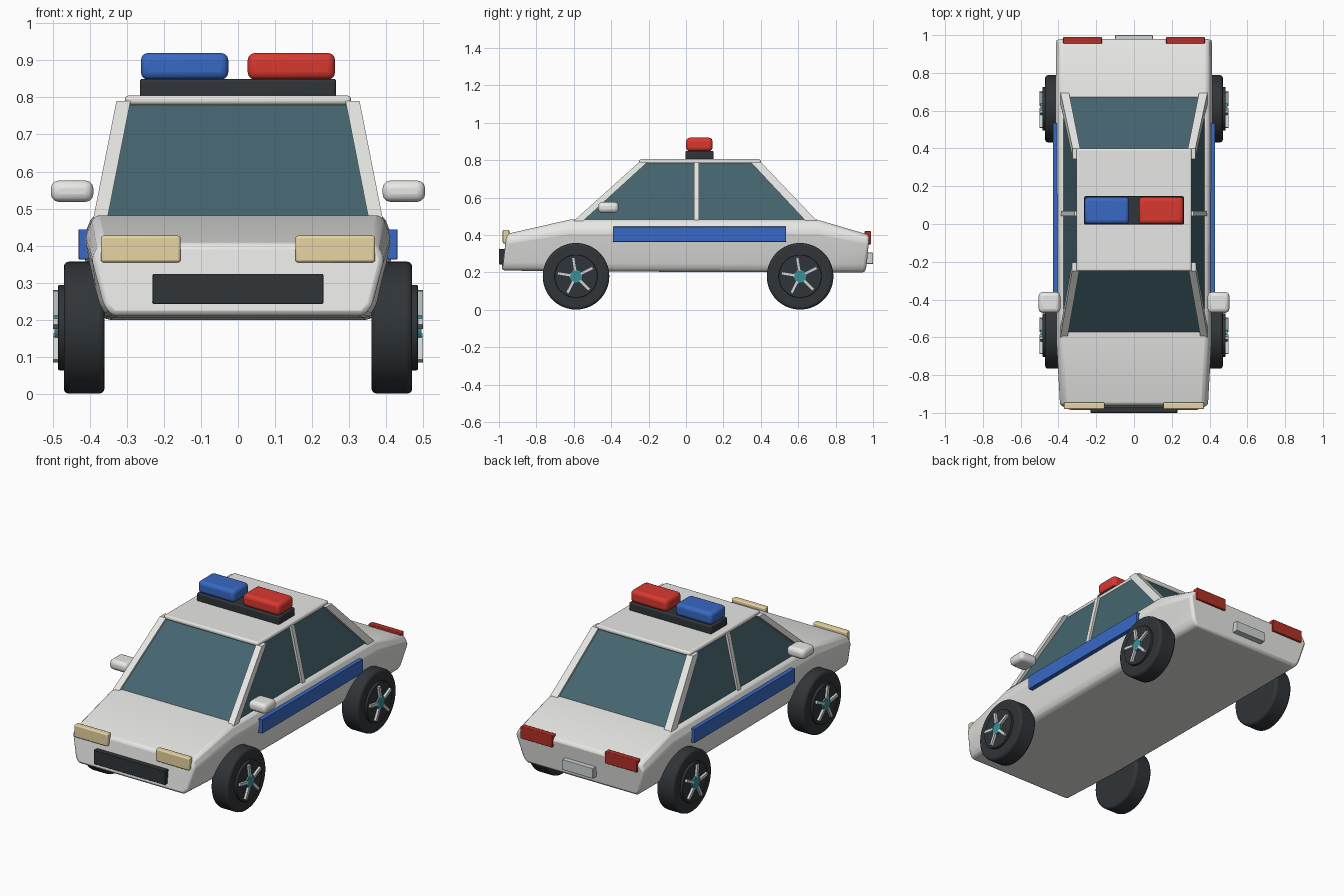
import bpy, bmesh
from math import pi, radians
from mathutils import Matrix, Vector

if "Cube" in bpy.data.objects:
    bpy.data.objects.remove(bpy.data.objects["Cube"])


def material(name, r, g, b):
    m = bpy.data.materials.new(name)
    m.diffuse_color = (r, g, b, 1)
    m.use_nodes = True
    m.node_tree.nodes["Principled BSDF"].inputs["Base Color"].default_value = m.diffuse_color
    return m


WHITE = material("white", 0.80, 0.81, 0.78)
GLASS = material("glass", 0.06, 0.13, 0.16)
DARK = material("dark", 0.03, 0.035, 0.04)
BLUE = material("blue", 0.04, 0.14, 0.55)
RED = material("red", 0.70, 0.04, 0.03)
TAIL = material("tail red", 0.45, 0.03, 0.02)
CREAM = material("cream", 0.80, 0.66, 0.36)
TEAL = material("teal", 0.04, 0.28, 0.32)
SILVER = material("silver", 0.62, 0.66, 0.66)


def finish(name, bm, mat, bevel=0, segments=3):
    bmesh.ops.recalc_face_normals(bm, faces=bm.faces)
    me = bpy.data.meshes.new(name)
    bm.to_mesh(me)
    bm.free()
    ob = bpy.data.objects.new(name, me)
    bpy.context.collection.objects.link(ob)
    me.materials.append(mat)
    if bevel:
        mod = ob.modifiers.new("bevel", "BEVEL")
        mod.width, mod.segments = bevel, segments
        mod.limit_method, mod.angle_limit = "ANGLE", radians(20)
    bpy.ops.object.select_all(action="DESELECT")
    ob.select_set(True)
    bpy.context.view_layer.objects.active = ob
    bpy.ops.object.shade_smooth_by_angle(angle=radians(30))
    return ob


def box(name, lo, hi, mat, bevel=0.005, segments=3):
    lo, hi = Vector(lo), Vector(hi)
    bm = bmesh.new()
    bmesh.ops.create_cube(bm, size=1, matrix=Matrix.Translation((lo + hi) / 2)
                          @ Matrix.Diagonal((*(hi - lo), 1)))
    return finish(name, bm, mat, bevel, segments)


def loft(name, rings, mat, bevel=0, segments=2):
    bm = bmesh.new()
    loops = [[bm.verts.new(p) for p in ring] for ring in rings]
    n = len(loops[0])
    for a, b in zip(loops, loops[1:]):
        for i in range(n):
            bm.faces.new((a[i], a[(i + 1) % n], b[(i + 1) % n], b[i]))
    bm.faces.new(loops[0])
    bm.faces.new(loops[-1])
    return finish(name, bm, mat, bevel, segments)


def frustum(name, base, z0, top, z1, mat, bevel=0):
    # base and top are (x0, x1, y0, y1)
    def ring(r, z):
        return [(r[0], r[2], z), (r[1], r[2], z), (r[1], r[3], z), (r[0], r[3], z)]
    return loft(name, [ring(base, z0), ring(top, z1)], mat, bevel)


def disc(name, x, y, z, r, depth, mat, bevel=0, sides=48):
    bm = bmesh.new()
    bmesh.ops.create_cone(bm, cap_ends=True, segments=sides, radius1=r, radius2=r, depth=depth,
                          matrix=Matrix.Translation((x, y, z)) @ Matrix.Rotation(pi / 2, 4, "Y"))
    return finish(name, bm, mat, bevel)


# Lower body: cross-sections from nose to tail
def section(y_low, y_top, w, z_low, z_shoulder, z_top):
    half = [(0.86 * w, y_low, z_low), (0.915 * w, y_low, z_low + 0.03),
            (w, y_top, z_shoulder), (0.94 * w, y_top, z_top)]
    return half + [(-x, y, z) for x, y, z in reversed(half)]


loft("body", [section(-0.985, -0.96, 0.395, 0.21, 0.365, 0.405),
              section(-0.62, -0.62, 0.413, 0.205, 0.42, 0.482),
              section(0.70, 0.70, 0.418, 0.2, 0.42, 0.482),
              section(0.96, 0.98, 0.415, 0.2, 0.36, 0.40)], WHITE, 0.015)

# Cabin glass and roof
frustum("windows", (-0.375, 0.375, -0.585, 0.685), 0.47,
        (-0.302, 0.302, -0.235, 0.385), 0.785, GLASS)
box("roof", (-0.305, -0.25, 0.78), (0.305, 0.40, 0.805), WHITE, 0.01)

for s, side in ((-1, "left"), (1, "right")):
    def mx(a, b, y0, y1):
        return (s * a, s * b, y0, y1)

    # Window pillars
    frustum(side + "_front_pillar", mx(0.352, 0.39, -0.60, -0.55), 0.475,
            mx(0.29, 0.328, -0.25, -0.205), 0.79, WHITE)
    frustum(side + "_middle_pillar", mx(0.34, 0.386, 0.042, 0.07), 0.475,
            mx(0.27, 0.315, 0.042, 0.07), 0.79, WHITE)
    frustum(side + "_rear_pillar", mx(0.345, 0.39, 0.64, 0.70), 0.475,
            mx(0.285, 0.325, 0.345, 0.40), 0.79, WHITE)

    # Side stripe, mirror and lamps
    def sbox(name, x0, x1, y0, y1, z0, z1, mat, bevel):
        a, b = sorted((s * x0, s * x1))
        box(side + name, (a, y0, z0), (b, y1, z1), mat, bevel)

    sbox("_stripe", 0.395, 0.43, -0.39, 0.535, 0.363, 0.444, BLUE, 0.002)
    sbox("_mirror", 0.39, 0.505, -0.47, -0.36, 0.518, 0.576, WHITE, 0.022)
    sbox("_headlight", 0.155, 0.37, -0.98, -0.945, 0.355, 0.427, CREAM, 0.007)
    sbox("_taillight", 0.17, 0.375, 0.955, 0.99, 0.35, 0.42, TAIL, 0.004)
    sbox("_beacon", 0.026, 0.262, 0.0, 0.142, 0.848, 0.92, RED if s > 0 else BLUE, 0.02)

    # Wheels
    for y, end in ((-0.588, "front"), (0.61, "rear")):
        name = f"{end}_{side}_"
        disc(name + "tyre", s * 0.415, y, 0.179, 0.178, 0.11, DARK, 0.014, 64)
        disc(name + "rim", s * 0.475, y, 0.179, 0.115, 0.02, DARK, 0.003)
        disc(name + "hub", s * 0.486, y, 0.179, 0.036, 0.018, TEAL, 0, 24)
        bm = bmesh.new()
        for k in range(5):
            bmesh.ops.create_cube(bm, size=1, matrix=Matrix.Translation((s * 0.489, y, 0.179))
                                  @ Matrix.Rotation(k * 2 * pi / 5 + 0.15, 4, "X")
                                  @ Matrix.Translation((0, 0, 0.066))
                                  @ Matrix.Diagonal((0.02, 0.017, 0.07, 1)))
        finish(name + "spokes", bm, SILVER)

# Beacon bar, grille and rear plate
box("beacon_bar", (-0.265, -0.003, 0.80), (0.265, 0.147, 0.85), DARK, 0.008)
box("grille", (-0.23, -1.0, 0.243), (0.23, -0.96, 0.324), DARK, 0.003)
box("rear_plate", (-0.1, 0.96, 0.245), (0.1, 1.0, 0.305), SILVER, 0.003)
